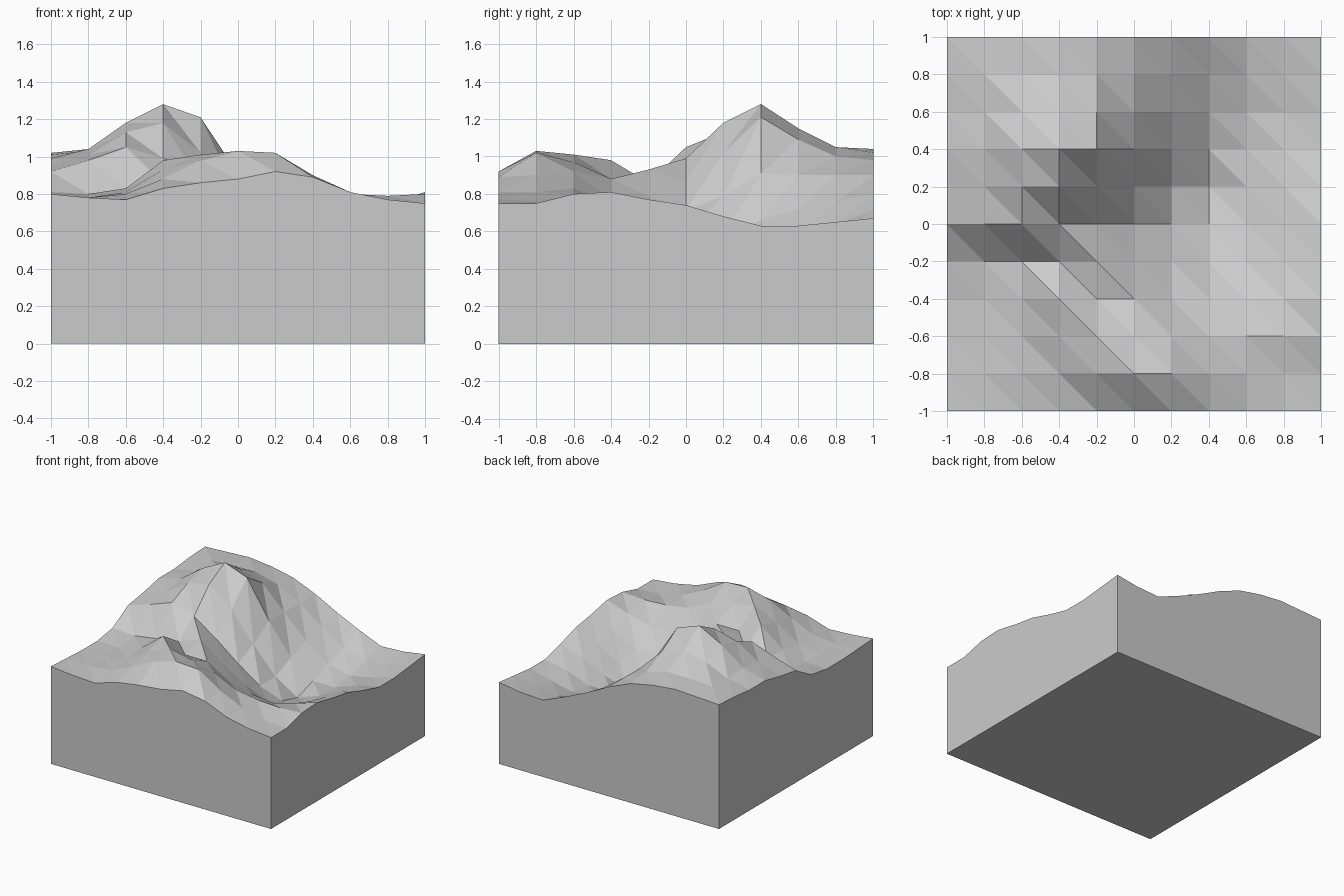
import bpy, bmesh

if "Cube" in bpy.data.objects:
    bpy.data.objects.remove(bpy.data.objects["Cube"])

N, STEP = 11, 0.2

# Terrain height profiles (hundredths of a unit), west to east, front row first
PROFILES = [
    (80, 78, 77, 83, 86, 88, 92, 89, 81, 77, 75),
    (79, 78, 80, 88, 98, 103, 102, 90, 81, 76, 75),
    (78, 78, 81, 93, 101, 97, 92, 83, 80, 79, 80),
    (78, 78, 83, 98, 88, 88, 77, 72, 70, 75, 81),
    (81, 80, 83, 86, 93, 79, 67, 58, 60, 69, 77),
    (92, 98, 105, 99, 86, 71, 58, 51, 55, 65, 74),
    (95, 101, 113, 118, 102, 79, 58, 46, 53, 62, 68),
    (99, 104, 118, 128, 121, 91, 66, 52, 52, 59, 63),
    (99, 103, 111, 115, 109, 90, 72, 58, 54, 58, 63),
    (101, 104, 105, 105, 100, 90, 76, 64, 59, 61, 65),
    (102, 103, 104, 102, 98, 90, 80, 71, 63, 64, 67),
]

bm = bmesh.new()

# Faceted ground surface
top = [[bm.verts.new((-1 + i * STEP, -1 + j * STEP, h / 100)) for i, h in enumerate(row)]
       for j, row in enumerate(PROFILES)]
for j in range(N - 1):
    for i in range(N - 1):
        a, b, c, d = top[j][i], top[j][i + 1], top[j + 1][i + 1], top[j + 1][i]
        bm.faces.new((a, b, d))
        bm.faces.new((b, c, d))

# Side walls dropped from the rim, then the flat underside
rim = (top[0][:-1] + [row[-1] for row in top[:-1]]
       + top[-1][:0:-1] + [row[0] for row in top[:0:-1]])
base = [bm.verts.new((v.co.x, v.co.y, 0)) for v in rim]
for k in range(len(rim)):
    n = (k + 1) % len(rim)
    bm.faces.new((rim[k], base[k], base[n], rim[n]))
bm.faces.new(base[::-1])
bmesh.ops.recalc_face_normals(bm, faces=bm.faces)

mesh = bpy.data.meshes.new("terrain_block")
bm.to_mesh(mesh)
bm.free()
bpy.context.collection.objects.link(bpy.data.objects.new("terrain_block", mesh))
